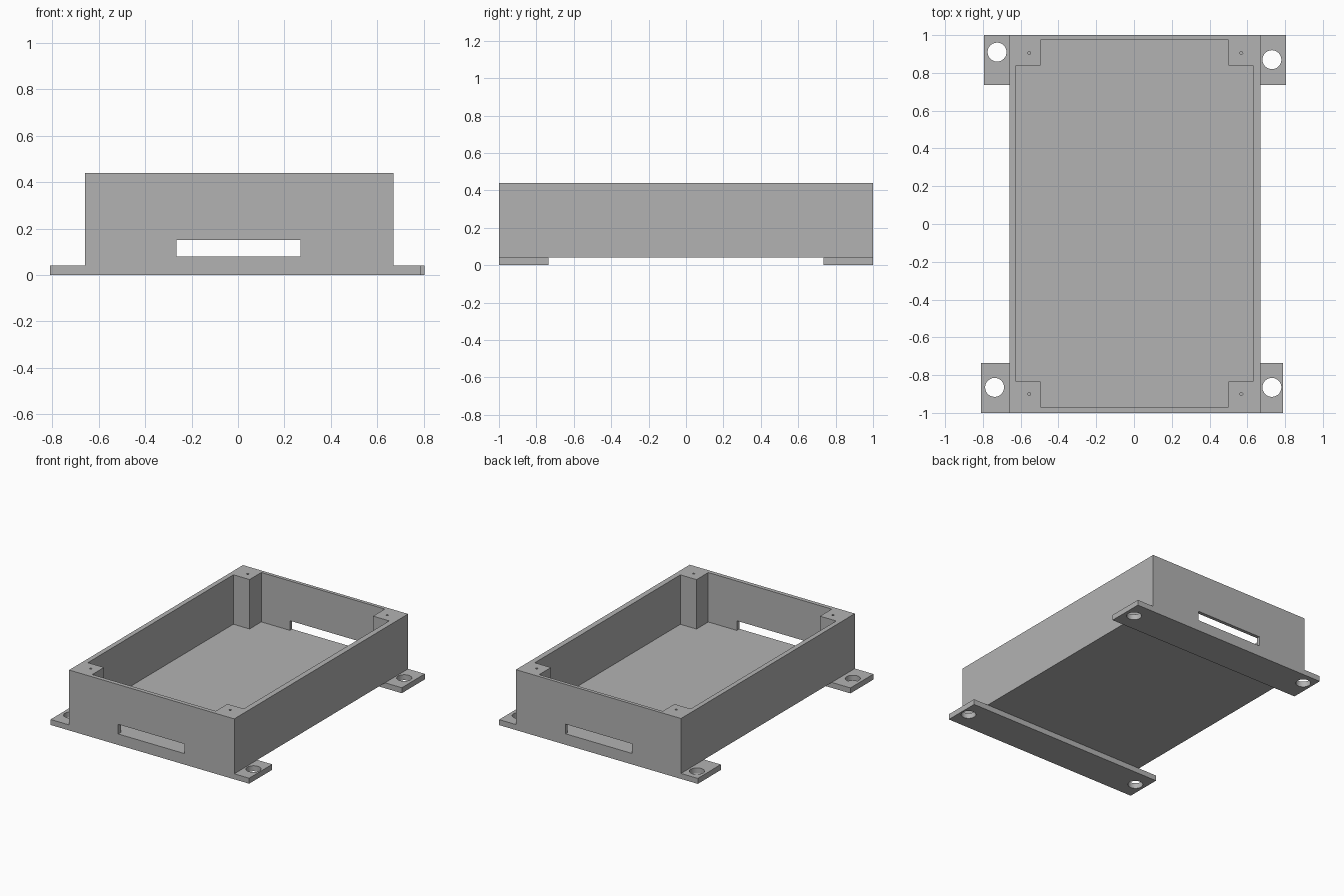
import bpy
import bmesh
from mathutils import Matrix, Vector

cube = bpy.data.objects.get("Cube")
if cube:
    bpy.data.objects.remove(cube, do_unlink=True)

grey = bpy.data.materials.new("plain grey")
grey.use_nodes = True
colour = (0.45, 0.45, 0.45, 1)
grey.diffuse_color = colour
grey.node_tree.nodes["Principled BSDF"].inputs["Base Color"].default_value = colour


def add_object(name, bm):
    mesh = bpy.data.meshes.new(name)
    bm.to_mesh(mesh)
    bm.free()
    mesh.materials.append(grey)
    obj = bpy.data.objects.new(name, mesh)
    bpy.context.scene.collection.objects.link(obj)
    return obj


def box(name, low, high):
    low, high = Vector(low), Vector(high)
    bm = bmesh.new()
    bmesh.ops.create_cube(bm, size=1, matrix=Matrix.Translation((low + high) / 2)
                          @ Matrix.Diagonal((*(high - low), 1)))
    return add_object(name, bm)


def cylinder(name, x, y, bottom, top, radius, sides):
    bm = bmesh.new()
    bmesh.ops.create_cone(bm, cap_ends=True, segments=sides, radius1=radius, radius2=radius,
                          depth=top - bottom,
                          matrix=Matrix.Translation((x, y, (bottom + top) / 2)))
    return add_object(name, bm)


def cut(obj, cutter):
    """Subtract the cutter from the object, then discard the cutter."""
    cutter.hide_render = True
    mod = obj.modifiers.new("cut", 'BOOLEAN')
    mod.operation = 'DIFFERENCE'
    mod.solver = 'EXACT'
    mod.object = cutter
    bpy.context.view_layer.objects.active = obj
    bpy.ops.object.modifier_apply(modifier=mod.name)
    bpy.data.objects.remove(cutter, do_unlink=True)


def smooth(obj):
    bpy.ops.object.select_all(action='DESELECT')
    obj.select_set(True)
    bpy.context.view_layer.objects.active = obj
    bpy.ops.object.shade_smooth_by_angle()


BASE, FLOOR, TOP = 0.04, 0.08, 0.44

# Open tray with a slot through both end walls
tray = box("tray", (-0.66, -1, BASE), (0.67, 1, TOP))
cut(tray, box("cavity", (-0.625, -0.97, FLOOR), (0.63, 0.975, TOP + 0.1)))
cut(tray, box("slot", (-0.265, -1.1, FLOOR), (0.27, 1.1, 0.15)))

# Corner posts with blind screw holes
for side, x0, x1, hole_x in (("right", -0.625, -0.495, -0.555), ("left", 0.50, 0.63, 0.568)):
    for end, y0, y1, hole_y in (("front", -0.97, -0.835, -0.90), ("back", 0.84, 0.975, 0.905)):
        post = box(f"{end}_{side}_post", (x0, y0, FLOOR), (x1, y1, TOP))
        cut(post, cylinder("screw_hole", hole_x, hole_y, 0.24, TOP + 0.1, 0.008, 16))
        smooth(post)

# Mounting strips under each end, with bolt holes in their tabs
strips = (
    ("front", -0.81, 0.79, -1, -0.735, ((-0.738, -0.865), (0.73, -0.865))),
    ("back", -0.795, 0.805, 0.735, 1, ((-0.725, 0.91), (0.73, 0.87))),
)
for end, x0, x1, y0, y1, holes in strips:
    strip = box(f"{end}_mounting_strip", (x0, y0, 0), (x1, y1, BASE))
    for x, y in holes:
        cut(strip, cylinder("bolt_hole", x, y, -0.1, 0.1, 0.05, 48))
    smooth(strip)
